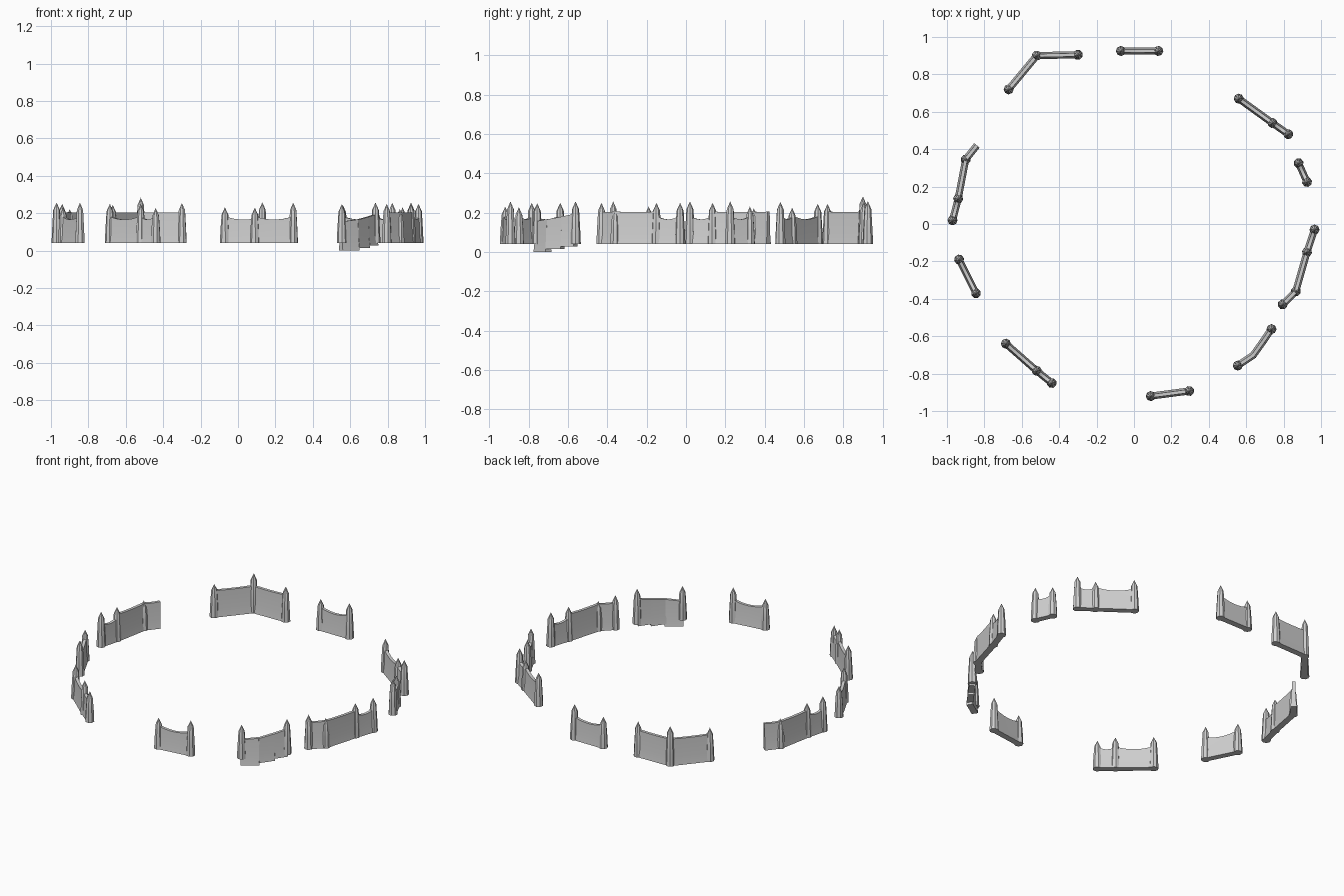
import bpy, bmesh, math
from mathutils import Vector

if "Cube" in bpy.data.objects:
    bpy.data.objects.remove(bpy.data.objects["Cube"])

stone = bpy.data.materials.new("light grey stone")
stone.use_nodes = True
GREY = (0.62, 0.62, 0.62, 1)
stone.diffuse_color = GREY
stone.node_tree.nodes["Principled BSDF"].inputs["Base Color"].default_value = GREY

BASE = 0.04


def finish(name, bm):
    bmesh.ops.recalc_face_normals(bm, faces=bm.faces)
    mesh = bpy.data.meshes.new(name)
    bm.to_mesh(mesh)
    bm.free()
    mesh.materials.append(stone)
    obj = bpy.data.objects.new(name, mesh)
    bpy.context.collection.objects.link(obj)
    bpy.ops.object.select_all(action="DESELECT")
    obj.select_set(True)
    bpy.context.view_layer.objects.active = obj
    bpy.ops.object.shade_smooth_by_angle(angle=math.radians(40))


def post(name, x, y, tip, turn):
    """Tapered eight-sided post with a pointed cap."""
    bm = bmesh.new()
    shoulder = tip - 0.04
    rings = []
    for r, z in ((0.027, BASE), (0.024, 0.11), (0.018, shoulder)):
        rings.append([bm.verts.new((x + r * math.cos(turn + i * math.tau / 8),
                                    y + r * math.sin(turn + i * math.tau / 8), z))
                      for i in range(8)])
    top = bm.verts.new((x, y, tip))
    bm.faces.new(rings[0])
    for i in range(8):
        j = (i + 1) % 8
        for a, b in zip(rings, rings[1:]):
            bm.faces.new((a[i], a[j], b[j], b[i]))
        bm.faces.new((rings[-1][i], rings[-1][j], top))
    finish(name, bm)


def wall(name, a, b, bottom, top_a, top_b, sag):
    """Wall with a flared foot and a top edge that dips in the middle."""
    a, b = Vector(a), Vector(b)
    d = (b - a).normalized()
    side = Vector((-d.y, d.x))
    bm = bmesh.new()
    steps = 8
    rows = []
    for i in range(steps + 1):
        t = i / steps
        p = a.lerp(b, t)
        top = top_a + (top_b - top_a) * t - sag * 4 * t * (1 - t)
        half = [(0.019, bottom), (0.013, bottom + 0.05), (0.009, top)]
        outline = half + [(-w, z) for w, z in reversed(half)]
        ring = []
        for w, z in outline:
            q = p + side * w
            ring.append(bm.verts.new((q.x, q.y, z)))
        rows.append(ring)
    for r, s in zip(rows, rows[1:]):
        for k in range(len(r)):
            m = (k + 1) % len(r)
            bm.faces.new((r[k], r[m], s[m], s[k]))
    bm.faces.new(rows[0])
    bm.faces.new(rows[-1])
    finish(name, bm)


# Each stretch: points (x, y, post tip height; 0 = no post) and wall types
SAG, FLAT = (0.184, 0.018), (0.206, 0.003)
stretches = {
    "back_right": ([(-.67, .72, .245), (-.52, .9, .283), (-.3, .905, .255)], [FLAT, FLAT]),
    "back": ([(-.07, .925, .232), (.13, .925, .258)], [SAG]),
    "back_left": ([(.56, .67, .245), (.74, .54, .225), (.825, .48, .255)], [SAG, SAG]),
    "left": ([(.88, .325, .232), (.925, .225, .257)], [SAG]),
    "right": ([(-.84, .42, 0), (-.9, .345, .222), (-.94, .135, .25), (-.97, .02, .257)],
              [FLAT, FLAT, SAG]),
    "right_front": ([(-.935, -.19, .232), (-.845, -.37, .257)], [SAG]),
    "front_right": ([(-.685, -.64, .25), (-.52, -.785, .25), (-.44, -.85, .228)], [SAG, SAG]),
    "front": ([(.09, -.92, .23), (.295, -.893, .257)], [SAG]),
    "left_front": ([(.965, -.03, .25), (.925, -.15, .25), (.865, -.36, .222), (.795, -.43, .25)],
                   [SAG, FLAT, FLAT]),
}
for place, (points, kinds) in stretches.items():
    for n, (x, y, tip) in enumerate(points):
        if tip:
            post(f"{place}_post_{n + 1}", x, y, tip, math.atan2(y, x))
    for n, (top, sag) in enumerate(kinds):
        wall(f"{place}_wall_{n + 1}", points[n][:2], points[n + 1][:2], BASE, top, top, sag)

# Sunken stretch with a stepped foot
post("sunken_post_1", .555, -.757, .248, 0)
post("sunken_post_2", .735, -.562, .257, 0)
wall("sunken_wall_low", (.55, -.76), (.64, -.7), 0, .155, .167, 0)
wall("sunken_wall_middle", (.635, -.705), (.69, -.628), .015, .165, .18, 0)
wall("sunken_wall_high", (.69, -.628), (.735, -.562), .028, .18, .195, 0)
